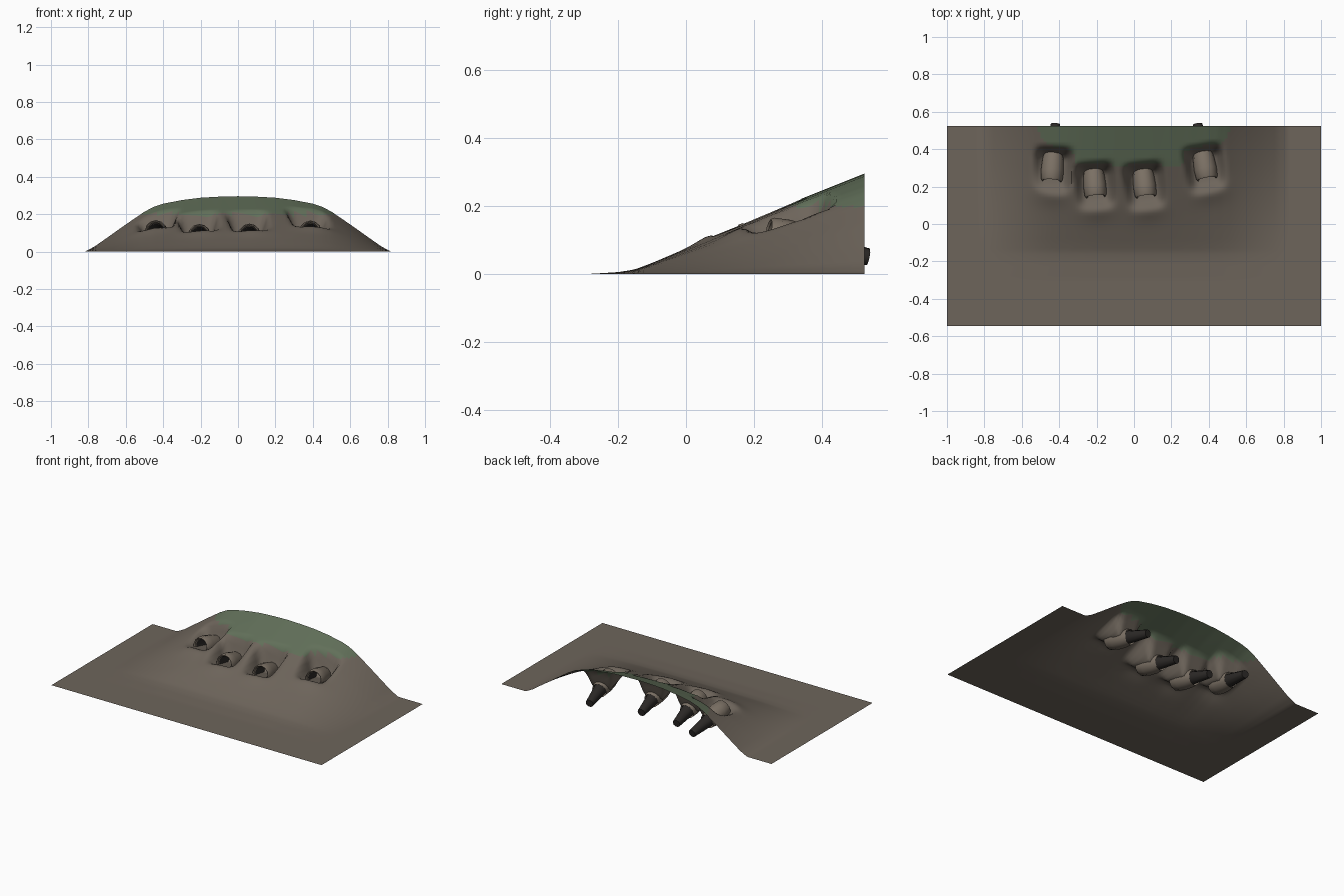
import bpy, bmesh, math
from mathutils import Vector

if "Cube" in bpy.data.objects:
    bpy.data.objects.remove(bpy.data.objects["Cube"])


def material(name, rgb):
    m = bpy.data.materials.new(name)
    m.diffuse_color = (*rgb, 1)
    m.use_nodes = True
    m.node_tree.nodes["Principled BSDF"].inputs["Base Color"].default_value = m.diffuse_color
    return m


SOIL = material("soil", (0.155, 0.13, 0.105))
GRASS = material("grass", (0.12, 0.16, 0.10))
RIM = material("rim_soil", (0.20, 0.165, 0.13))
DARK = material("tunnel_dark", (0.025, 0.022, 0.02))

# mouth centre and far tip of each burrow
BURROWS = [
    (Vector((-0.44, 0.235, 0.112)), Vector((-0.42, 0.535, 0.052))),
    (Vector((-0.205, 0.15, 0.092)), Vector((-0.23, 0.43, 0.028))),
    (Vector((0.063, 0.15, 0.094)), Vector((0.03, 0.43, 0.032))),
    (Vector((0.39, 0.245, 0.110)), Vector((0.34, 0.535, 0.050))),
]


def smooth(a, b, v):
    t = max(0.0, min(1.0, (v - a) / (b - a)))
    return t * t * (3 - 2 * t)


def interp(pts, v):
    for (a, p), (b, q) in zip(pts, pts[1:]):
        if v <= b:
            return p + (q - p) * max(0, v - a) / (b - a)
    return pts[-1][1]


ACROSS = [(0, 1), (0.1, .992), (0.2, .973), (0.3, .93), (0.4, .865), (0.45, .81),
          (0.5, .72), (0.6, .49), (0.7, .25), (0.77, .085), (0.82, 0), (2, 0)]
ALONG = [(-0.3, 0), (-0.2, .006), (-0.15, .014), (-0.1, .033), (0, .075),
         (0.2, .162), (0.34, .222), (0.525, .296)]


def height(x, y):
    z = interp(ACROSS, abs(x)) * interp(ALONG, y)
    for mouth, tip in BURROWS:
        d = tip - mouth
        slope = d.z / d.xy.length
        d = d.xy.normalized()
        p = Vector((x, y)) - mouth.xy
        v, u = p.dot(d), abs(p.x * d.y - p.y * d.x)
        # loose soil in front of the mouth
        z += 0.012 * math.exp(-((v + 0.07) / 0.06) ** 2 - (u / 0.09) ** 2)
        # pit around the mouth
        w = (1 - smooth(0.05, 0.12, u)) * smooth(-0.10, -0.02, v) * (1 - smooth(0.11, 0.19, v))
        floor = mouth.z + slope * v - 0.015
        if floor < z:
            z += (floor - z) * w
    return z


def finish(name, bm, mats, angle):
    me = bpy.data.meshes.new(name)
    bm.to_mesh(me)
    bm.free()
    ob = bpy.data.objects.new(name, me)
    bpy.context.collection.objects.link(ob)
    for m in mats:
        me.materials.append(m)
    bpy.ops.object.select_all(action='DESELECT')
    ob.select_set(True)
    bpy.context.view_layer.objects.active = ob
    bpy.ops.object.shade_smooth_by_angle(angle=math.radians(angle))
    return ob


# hillside sheet, open underneath and at the back
bm = bmesh.new()
bmesh.ops.create_grid(bm, x_segments=120, y_segments=64, size=1)
for v in bm.verts:
    v.co.y = -0.01 + v.co.y * 0.535
    v.co.z = height(v.co.x, v.co.y)
for f in bm.faces:
    c = f.calc_center_median()
    f.material_index = int(c.z > 0.2 and c.y > 0.3)
finish("hillside", bm, [SOIL, GRASS], 60)


def lathe(name, mouth, tip, profile, sides, mat, cap=False):
    """Rings of (distance, radius) along the burrow axis."""
    axis = (tip - mouth).normalized()
    side = axis.cross(Vector((0, 0, 1))).normalized()
    up = side.cross(axis)
    bm = bmesh.new()
    rings = []
    for t, r in profile:
        rings.append([bm.verts.new(mouth + axis * t + r * (
            side * math.cos(math.tau * i / sides) + up * math.sin(math.tau * i / sides)))
            for i in range(sides)])
    for a, b in zip(rings, rings[1:]):
        for i in range(sides):
            j = (i + 1) % sides
            bm.faces.new((a[i], a[j], b[j], b[i]))
    if cap:
        bm.faces.new(rings[-1])
    bmesh.ops.recalc_face_normals(bm, faces=bm.faces)
    finish(name, bm, [mat], 40)


# burrow mouths and the dark tunnels behind them
for n, (mouth, tip) in enumerate(BURROWS, 1):
    lathe(f"burrow_rim_{n}", mouth, tip,
          [(0.05, .044), (0, .046), (-0.006, .052), (0.004, .058),
           (0.05, .061), (0.11, .057), (0.16, .047)], 12, RIM)
    lathe(f"tunnel_{n}", mouth, tip,
          [(0.012, .044), (0.15, .040), ((tip - mouth).length, .025)], 10, DARK, True)
